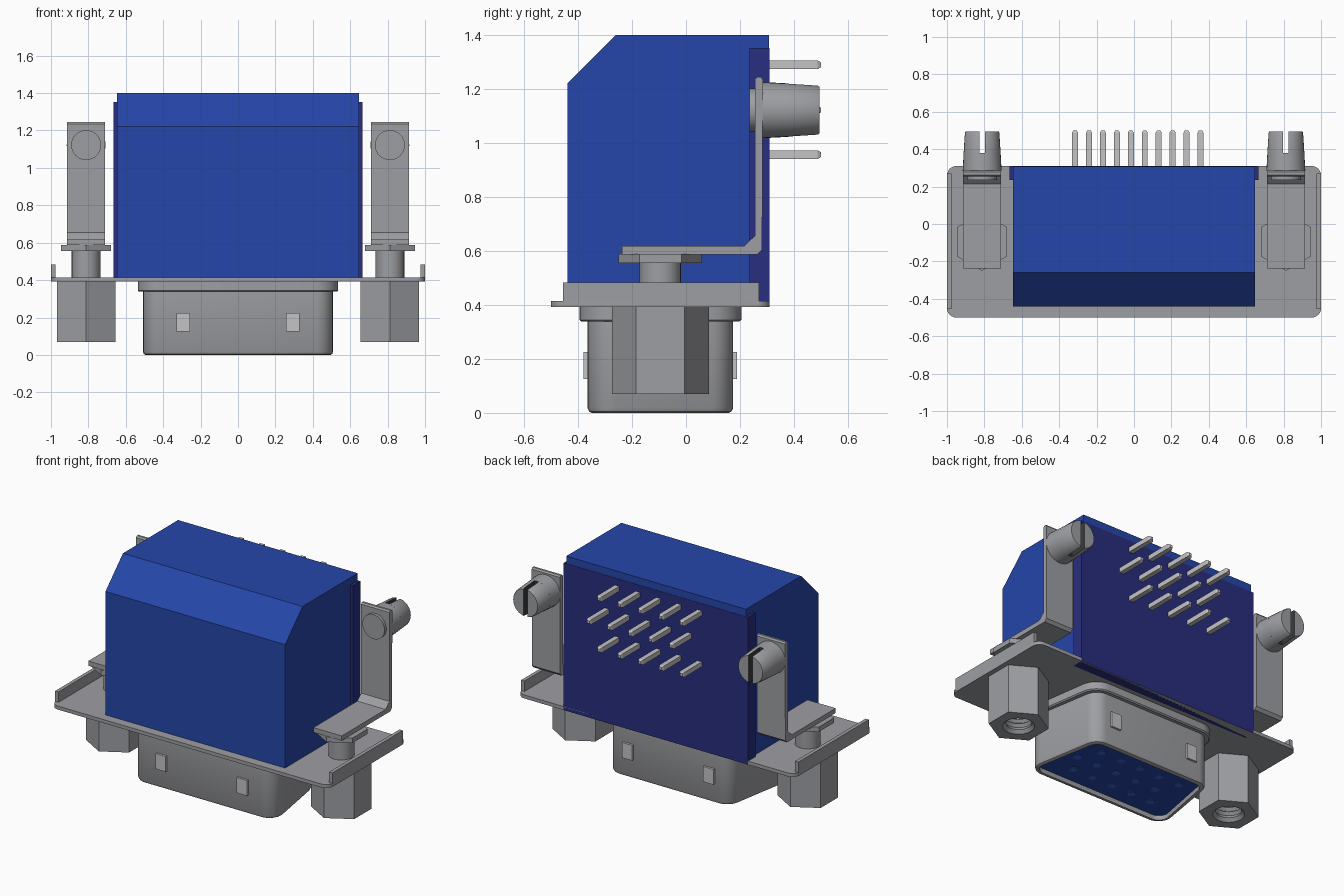
import bpy, bmesh, math
from mathutils import Vector

cube = bpy.data.objects.get("Cube")
if cube:
    bpy.data.objects.remove(cube, do_unlink=True)


def material(name, rgb):
    lin = [((c / 255 + 0.055) / 1.055) ** 2.4 for c in rgb] + [1]
    m = bpy.data.materials.new(name)
    m.use_nodes = True
    m.diffuse_color = lin
    m.node_tree.nodes["Principled BSDF"].inputs["Base Color"].default_value = lin
    return m


BLUE = material("housing blue", (37, 70, 170))
NAVY = material("cover navy", (39, 46, 126))
SKY = material("contact blue", (52, 100, 220))
STEEL = material("steel grey", (158, 159, 163))
LIGHT = material("light metal", (196, 196, 198))
DARK = material("slot dark grey", (58, 58, 58))


def finish(name, bm, *mats, smooth=False):
    bmesh.ops.recalc_face_normals(bm, faces=bm.faces)
    me = bpy.data.meshes.new(name)
    bm.to_mesh(me)
    bm.free()
    for m in mats:
        me.materials.append(m)
    ob = bpy.data.objects.new(name, me)
    bpy.context.collection.objects.link(ob)
    if smooth:
        bpy.ops.object.select_all(action='DESELECT')
        ob.select_set(True)
        bpy.context.view_layer.objects.active = ob
        bpy.ops.object.shade_smooth_by_angle(angle=math.radians(32))
    return ob


def loft(bm, rings, caps=(True, True)):
    """Skin a list of equal-length point rings."""
    vs = [[bm.verts.new(p) for p in r] for r in rings]
    n = len(rings[0])
    for a, b in zip(vs, vs[1:]):
        for i in range(n):
            j = (i + 1) % n
            bm.faces.new((a[i], a[j], b[j], b[i]))
    if caps[0]:
        bm.faces.new(vs[0])
    if caps[1]:
        bm.faces.new(vs[-1])
    return vs


def box(bm, x0, x1, y0, y1, z0, z1):
    loft(bm, [[(x0, y0, z), (x1, y0, z), (x1, y1, z), (x0, y1, z)] for z in (z0, z1)])


def side_extrude(bm, yz, x0, x1):
    loft(bm, [[(x, y, z) for y, z in yz] for x in (x0, x1)])


def rounded(corners, r, z, seg=6):
    """Polygon with each corner replaced by an arc of radius r."""
    pts = []
    for i, c in enumerate(corners):
        c = Vector(c)
        a = (Vector(corners[i - 1]) - c).normalized()
        b = (Vector(corners[(i + 1) % len(corners)]) - c).normalized()
        half = a.angle(b) / 2
        mid = c + (a + b).normalized() * r / math.sin(half)
        t0 = c + a * r / math.tan(half) - mid
        t1 = c + b * r / math.tan(half) - mid
        for k in range(seg + 1):
            d = t0.lerp(t1, k / seg).normalized() * r
            pts.append((mid.x + d.x, mid.y + d.y, z))
    return pts


def disc(x, y, r, z, n=24):
    return [(x + r * math.cos(2 * math.pi * i / n), y + r * math.sin(2 * math.pi * i / n), z)
            for i in range(n)]


def hexagon(x, y, r, z, n=24):
    """Hexagon with points on +-y, sampled at n angles."""
    pts = []
    for i in range(n):
        t = 2 * math.pi * i / n
        off = (t + math.pi / 6) % (math.pi / 3) - math.pi / 6
        q = r * math.cos(math.pi / 6) / math.cos(off)
        pts.append((x + q * math.cos(t), y + q * math.sin(t), z))
    return pts


def y_disc(x, z, r, y, n=32):
    return [(px, y, pz) for px, pz, _ in disc(x, z, r, 0, n)]


# Housing with a chamfered front top edge
bm = bmesh.new()
side_extrude(bm, [(-.44, .41), (.308, .41), (.308, 1.40), (-.26, 1.40), (-.44, 1.22)], -.648, .648)
finish("housing", bm, BLUE)

# Rear cover
bm = bmesh.new()
box(bm, -.665, .665, .235, .31, .392, 1.352)
finish("rear_cover", bm, NAVY)

# Mounting flange with upturned side lips
bm = bmesh.new()
plate = [(-1, -.5), (1, -.5), (1, .31), (-1, .31)]
loft(bm, [rounded(plate, .05, z) for z in (.392, .415)])
for s in (-1, 1):
    x0, x1 = sorted((s * .976, s))
    box(bm, x0, x1, -.455, .27, .40, .483)
finish("flange", bm, STEEL, smooth=True)


# Plug shell: lofted D shape, wide at the front
def d_ring(off, z):
    w, n, f, b = .525 + off, .435 + off, -.365 - off, .175 + off
    return rounded([(-w, f), (w, f), (n, b), (-n, b)], .09 + off, z)


bm = bmesh.new()
loft(bm, [d_ring(o, z) for o, z in ((.03, .395), (.03, .345), (.022, .338), (0, .338), (0, .018),
                                    (-.006, .005), (-.016, 0), (-.03, 0), (-.03, .06))],
     caps=(True, False))
finish("plug_shell", bm, STEEL, smooth=True)

# Insulator inside the shell
bm = bmesh.new()
loft(bm, [d_ring(-.029, z) for z in (.03, .3)])
finish("insulator", bm, BLUE)

# Contact positions: three rows of five, the middle row staggered
PITCH = .149
bm = bmesh.new()
for row in (-1, 0, 1):
    for i in range(5):
        x = -.315 + PITCH * i + (PITCH / 2 if row == 0 else 0)
        loft(bm, [disc(x, -.095 + row * .13, .026, z, 16) for z in (.027, .031)])
finish("contact_faces", bm, SKY)

# Solder pins with tapered tips
bm = bmesh.new()
for row, z in enumerate((.957, 1.122, 1.29)):
    for i in range(5):
        x = -.315 + PITCH * i + (PITCH / 2 if row == 1 else 0)
        loft(bm, [[(x - h, y, z - h), (x + h, y, z - h), (x + h, y, z + h), (x - h, y, z + h)]
                  for y, h in ((.30, .016), (.488, .016), (.50, .009))])
finish("solder_pins", bm, LIGHT)

# Grounding bumps on the shell
bm = bmesh.new()
for s in (-1, 1):
    for y0, y1 in ((-.379, -.36), (.17, .189)):
        box(bm, s * .293 - .037, s * .293 + .037, y0, y1, .125, .225)
finish("grounding_bumps", bm, LIGHT)

# Fasteners and brackets on both sides
for s, side in ((1, "left"), (-1, "right")):
    cx, cy = s * .812, -.095

    # Hex jack nut with a threaded bore
    bm = bmesh.new()
    rings = [hexagon(cx, cy, .18, .392), hexagon(cx, cy, .18, .07),
             disc(cx, cy, .095, .07), disc(cx, cy, .076, .09)]
    for k in range(6):
        z = .10 + k * .03
        rings += [disc(cx, cy, .09, z + .012), disc(cx, cy, .074, z + .03)]
    loft(bm, rings)
    finish("jack_nut_" + side, bm, STEEL, smooth=True)

    # Post and hex collar above the flange
    bm = bmesh.new()
    loft(bm, [disc(cx, cy, .077, z) for z in (.41, .56)])
    loft(bm, [hexagon(cx, cy, .155, z) for z in (.556, .588)])
    finish("post_" + side, bm, STEEL, smooth=True)

    # Angle bracket
    bm = bmesh.new()
    side_extrude(bm, [(-.237, .587), (.265, .587), (.282, .605), (.285, 1.235), (.277, 1.245),
                      (.263, 1.245), (.255, 1.235), (.255, .655), (.243, .645), (.215, .618),
                      (-.237, .618)], cx - .102, cx + .102)
    finish("bracket_" + side, bm, STEEL)

    # Rivet head and solid base of the board lock
    sz, floor = 1.122, .38
    bm = bmesh.new()
    loft(bm, [y_disc(cx, sz, .08, y) for y in (.236, .27)])
    vs = loft(bm, [y_disc(cx, sz, r, y) for r, y in ((.104, .284), (.099, floor))])
    bm.faces.ensure_lookup_table()
    bm.faces[-1].material_index = 1
    finish("board_lock_base_" + side, bm, STEEL, DARK, smooth=True)

    # Two prongs of the board lock, dark on the walls facing the slot
    bm = bmesh.new()
    gap = .015
    for h in (-1, 1):
        rings = []
        for r, y in ((.099, floor), (.092, .488), (.088, .495)):
            a = math.acos(gap / r)
            rings.append([(cx + h * r * math.cos(t), y, sz + r * math.sin(t))
                          for t in (a * (k / 8 - 1) for k in range(17))])
        loft(bm, rings)
    for f in bm.faces:
        if all(abs(v.co.x - cx) < gap + .001 for v in f.verts):
            f.material_index = 1
    finish("board_lock_prongs_" + side, bm, STEEL, DARK, smooth=True)
